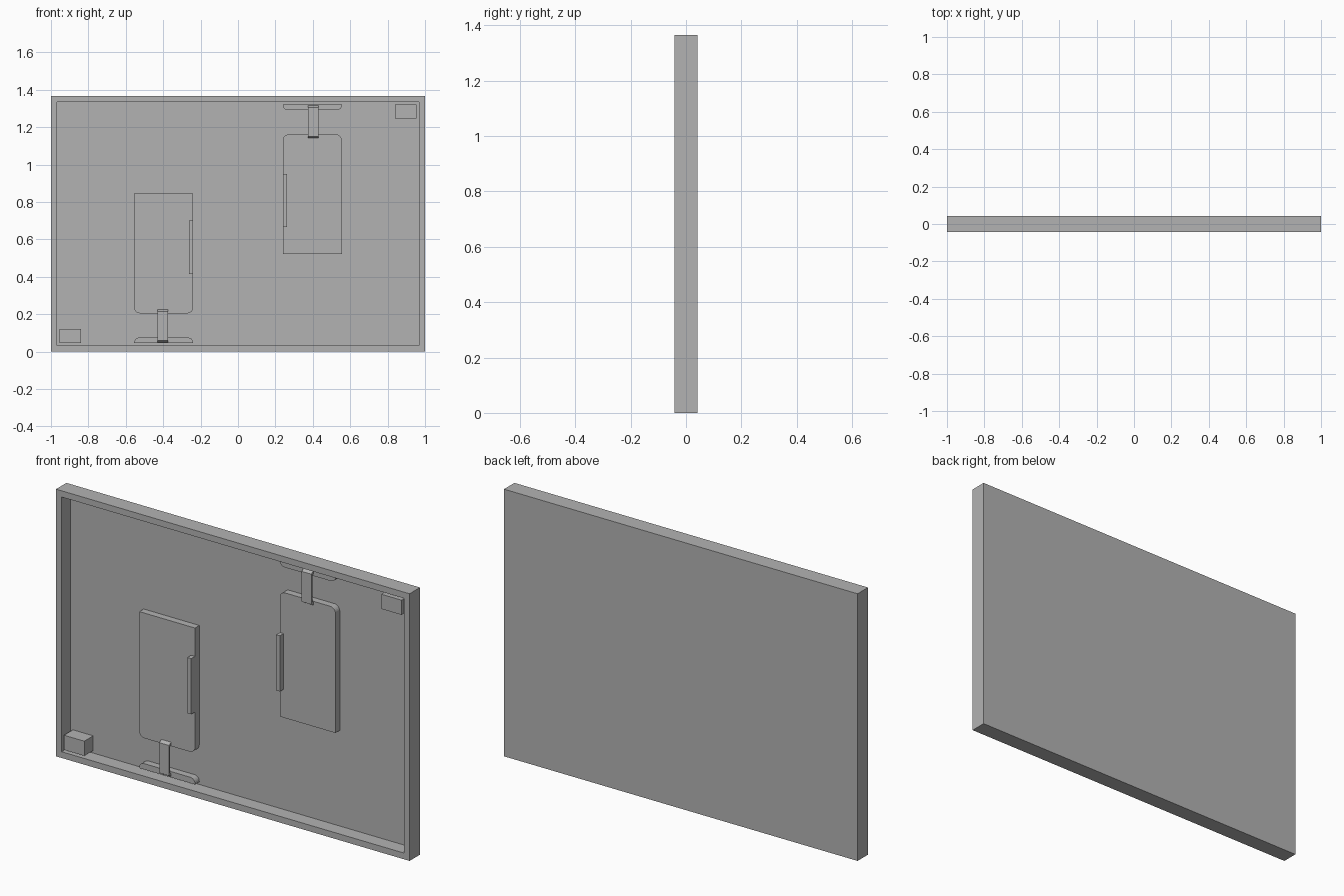
import bpy, bmesh, math
from mathutils import Vector

if "Cube" in bpy.data.objects:
    bpy.data.objects.remove(bpy.data.objects["Cube"])

W, H, D = 1.0, 1.366, 0.042      # half width, height, half depth
FLOOR_Y = 0.03                   # bottom of the recess
DOOR_Y = -0.005                  # front of the raised plates

grey = bpy.data.materials.new("plain_grey")
grey.diffuse_color = (0.45, 0.45, 0.45, 1)
grey.use_nodes = True
grey.node_tree.nodes["Principled BSDF"].inputs["Base Color"].default_value = grey.diffuse_color


def finish(name, bm):
    bmesh.ops.recalc_face_normals(bm, faces=bm.faces)
    me = bpy.data.meshes.new(name)
    bm.to_mesh(me)
    bm.free()
    me.materials.append(grey)
    ob = bpy.data.objects.new(name, me)
    bpy.context.collection.objects.link(ob)
    return ob


def prism(name, points, offset):
    """Extrude a closed outline of 3D points along an offset."""
    bm = bmesh.new()
    face = bm.faces.new([bm.verts.new(p) for p in points])
    ext = bmesh.ops.extrude_face_region(bm, geom=[face], use_keep_orig=True)
    verts = [g for g in ext["geom"] if isinstance(g, bmesh.types.BMVert)]
    bmesh.ops.translate(bm, verts=verts, vec=Vector(offset))
    return finish(name, bm)


def plate(name, x0, x1, z0, z1, y0, y1, r_low=0, r_high=0):
    """Upright plate with optional rounded lower or upper corners."""
    pts = []
    for x, sx, z, sz, r, a in ((x0, 1, z0, 1, r_low, 180), (x1, -1, z0, 1, r_low, 270),
                               (x1, -1, z1, -1, r_high, 0), (x0, 1, z1, -1, r_high, 90)):
        for i in range(7 if r else 1):
            t = math.radians(a + 15 * i)
            pts.append((x + sx * r + r * math.cos(t), y0, z + sz * r + r * math.sin(t))
                       if r else (x, y0, z))
    return prism(name, pts, (0, y1 - y0, 0))


def opposite(ob, name):
    """Copy turned half a turn about the panel's centre."""
    c = bpy.data.objects.new(name, ob.data)
    c.rotation_euler = (0, math.pi, 0)
    c.location = (0, 0, H)
    bpy.context.collection.objects.link(c)


# Outer case with a recess pushed into its front
bm = bmesh.new()
bmesh.ops.create_cube(bm, size=1)
for v in bm.verts:
    v.co = (v.co.x * 2 * W, v.co.y * 2 * D, (v.co.z + 0.5) * H)
bm.normal_update()
front = min(bm.faces, key=lambda f: f.calc_center_median().y)
bmesh.ops.inset_region(bm, faces=[front], thickness=0.045)
ext = bmesh.ops.extrude_face_region(bm, geom=[front])
bmesh.ops.delete(bm, geom=[front], context='FACES_ONLY')
for v in [g for g in ext["geom"] if isinstance(g, bmesh.types.BMVert)]:
    v.co.y = FLOOR_Y
finish("case", bm)

# Corner blocks
block = plate("lower_corner_block", -0.955, -0.84, 0.045, 0.12, -D, FLOOR_Y)
opposite(block, "upper_corner_block")

# Raised door, with two rounded corners next to its hinge strap
door = plate("left_door", -0.555, -0.24, 0.205, 0.845, DOOR_Y, FLOOR_Y, r_low=0.03)
opposite(door, "right_door")

# Grip on the door edge
grip = plate("left_grip", -0.262, -0.24, 0.415, 0.70, -0.035, DOOR_Y)
opposite(grip, "right_grip")

# Low rail facing the door
rail = plate("lower_rail", -0.555, -0.24, 0.045, 0.075, DOOR_Y, FLOOR_Y, r_high=0.026)
opposite(rail, "upper_rail")

# Bridging strap with bent, sloping ends
profile = [(-0.005, 0.05), (-0.022, 0.06), (-0.022, 0.215), (-0.005, 0.225),
           (-0.005, 0.21), (-0.013, 0.205), (-0.013, 0.07), (-0.005, 0.065)]
strap = prism("left_strap", [(-0.43, y, z) for y, z in profile], (0.055, 0, 0))
opposite(strap, "right_strap")
